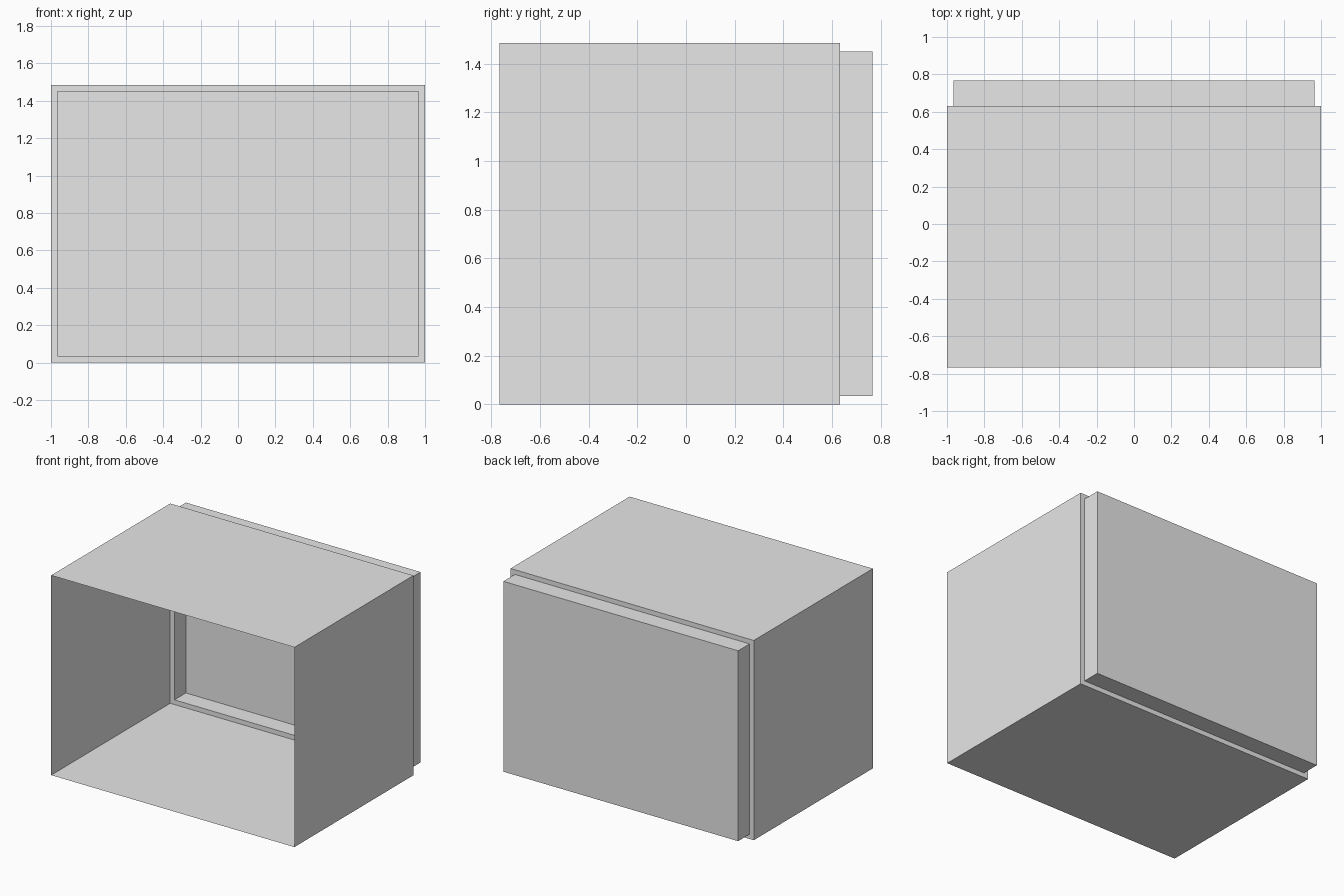
import bpy
import bmesh

# Remove the default cube
cube = bpy.data.objects.get("Cube")
if cube:
    bpy.data.objects.remove(cube, do_unlink=True)

# Plain grey material
grey = bpy.data.materials.new("light_grey")
grey.use_nodes = True
colour = (0.8, 0.8, 0.8, 1)
grey.diffuse_color = colour
grey.node_tree.nodes["Principled BSDF"].inputs["Base Color"].default_value = colour

HEIGHT = 1.485
FRONT, STEP, BACK = -0.766, 0.632, 0.766
INSET = 0.035

bm = bmesh.new()


def ring(y, inset):
    """Rectangular loop of vertices across the box at depth y."""
    x, low, high = 1 - inset, inset, HEIGHT - inset
    return [bm.verts.new(p) for p in
            ((-x, y, low), (x, y, low), (x, y, high), (-x, y, high))]


# Thin shell: open front, outer walls, stepped lip, recessed walls
rings = [ring(FRONT, 0), ring(STEP, 0), ring(STEP, INSET), ring(BACK, INSET)]
for a, b in zip(rings, rings[1:]):
    for i in range(4):
        j = (i + 1) % 4
        bm.faces.new((a[j], a[i], b[i], b[j]))

# Closed back panel
bm.faces.new(rings[-1][::-1])
bm.normal_update()
if bm.faces[-1:][0].normal.y < 0:
    bmesh.ops.reverse_faces(bm, faces=bm.faces[:])

mesh = bpy.data.meshes.new("open_box_shell")
bm.to_mesh(mesh)
bm.free()
mesh.materials.append(grey)
shell = bpy.data.objects.new("open_box_shell", mesh)
bpy.context.collection.objects.link(shell)
